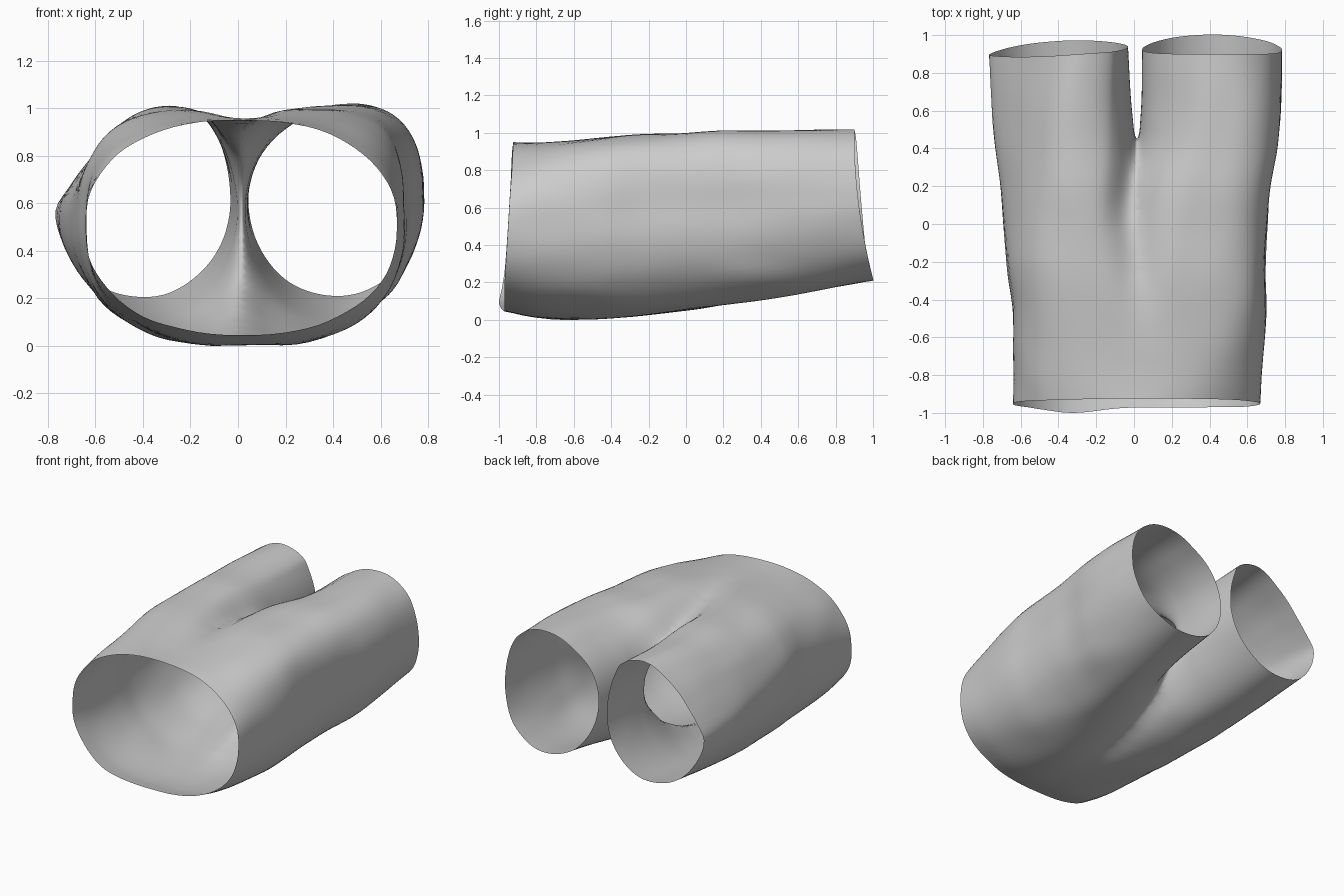
import bpy, bmesh, math
from mathutils import Vector, noise

if "Cube" in bpy.data.objects:
    bpy.data.objects.remove(bpy.data.objects["Cube"])

# Stations along one leg tube: y, inner x, outer x, bottom z, top z, squareness
STATIONS = [
    (-0.95, -0.655, 0.655, 0.045, 0.95, 2.25),
    (-0.80, -0.62, 0.657, 0.01, 0.95, 2.25),
    (-0.60, -0.51, 0.665, 0.00, 0.96, 2.2),
    (-0.30, -0.29, 0.68, 0.015, 0.99, 2.15),
    (0.00, -0.165, 0.70, 0.05, 1.00, 2.1),
    (0.20, -0.08, 0.715, 0.08, 1.01, 2.1),
    (0.40, -0.003, 0.745, 0.11, 1.01, 2.05),
    (0.60, 0.025, 0.765, 0.145, 1.015, 2.0),
    (0.90, 0.038, 0.775, 0.205, 1.02, 2.0),
]
SHIFT = [(-0.95, 0.013), (-0.75, 0.02), (-0.45, 0.027), (-0.25, 0.013),
         (0.1, 0.006), (0.4, 0.015), (0.9, 0.006)]
# Squareness of the upper outer shoulder: y, right side, left side
SHOULDER = [(-0.95, 2.3, 2.3), (-0.8, 2.9, 2.7), (-0.55, 3.6, 2.8), (-0.2, 3.9, 2.5),
            (0.1, 3.5, 2.2), (0.4, 2.8, 2.0), (0.65, 2.35, 1.9), (0.9, 2.0, 1.9)]
RINGS, SIDES = 60, 80


def sample(table, y):
    """Smooth interpolation through a table keyed by y."""
    y = max(table[0][0], min(table[-1][0], y))
    i = next(k for k in range(len(table) - 1) if y <= table[k + 1][0])

    def slope(k, c):
        a, b = table[max(k - 1, 0)], table[min(k + 1, len(table) - 1)]
        return (b[c] - a[c]) / (b[0] - a[0])
    p, q = table[i], table[i + 1]
    h = q[0] - p[0]
    t = (y - p[0]) / h
    return [(2*t**3 - 3*t*t + 1) * p[c] + (t**3 - 2*t*t + t) * h * slope(i, c)
            + (3*t*t - 2*t**3) * q[c] + (t**3 - t*t) * h * slope(i + 1, c)
            for c in range(1, len(p))]


def spow(v, e):
    return math.copysign(abs(v) ** e, v)


def clamp(v):
    return max(0.0, min(1.0, v))


def bump(v, centre, width):
    return math.exp(-((v - centre) / width) ** 2)


def square_shoulder(co):
    """Reshape the upper outer quarter of a section to its own squareness."""
    xi, xo, zb, zt, n = sample(STATIONS, co.y)
    m = sample(SHOULDER, co.y)[0 if co.x > 0 else 1]
    cx, cz = (xi + xo) / 2, (zb + zt) / 2
    u, w = abs(co.x) - cx, co.z - cz
    if u <= 0 or w <= 0:
        return
    a, b = u / (xo - cx), w / (zt - cz)
    s = (a**n + b**n) ** (1 / n) / (a**m + b**m) ** (1 / m)
    co.x = math.copysign(cx + u * s, co.x)
    co.z = cz + w * s


# Loft a tube from waist to hem
bm = bmesh.new()
rings = []
for r in range(RINGS + 1):
    y = -0.95 + 1.85 * r / RINGS
    xi, xo, zb, zt, n = sample(STATIONS, y)
    ring = []
    for s in range(SIDES):
        a = 2 * math.pi * s / SIDES
        x = (xi + xo) / 2 + (xo - xi) / 2 * spow(math.cos(a), 2 / n)
        z = (zb + zt) / 2 + (zt - zb) / 2 * spow(math.sin(a), 2 / n)
        ring.append(bm.verts.new((x, y, z)))
    rings.append(ring)
for a, b in zip(rings, rings[1:]):
    for s in range(SIDES):
        t = (s + 1) % SIDES
        bm.faces.new((a[s], a[t], b[t], b[s]))

# Cut at the centre seam, mirror and weld into trunk plus two legs
bmesh.ops.bisect_plane(bm, geom=bm.verts[:] + bm.edges[:] + bm.faces[:], dist=0.004,
                       plane_co=(0, 0, 0), plane_no=(1, 0, 0), clear_inner=True)
for v in bm.verts:
    if abs(v.co.x) < 0.0045:
        v.co.x = 0
copy = bmesh.ops.duplicate(bm, geom=bm.verts[:] + bm.edges[:] + bm.faces[:])["geom"]
for v in copy:
    if isinstance(v, bmesh.types.BMVert):
        v.co.x = -v.co.x
bmesh.ops.remove_doubles(bm, verts=[v for v in bm.verts if abs(v.co.x) < 1e-4], dist=0.004)
bmesh.ops.recalc_face_normals(bm, faces=bm.faces[:])

# Soften the crotch crease
for _ in range(12):
    soft = [v for v in bm.verts if abs(v.co.x) < 0.1 and v.co.y < 0.5 and not v.is_boundary]
    bmesh.ops.smooth_vert(bm, verts=soft, factor=0.5,
                          use_axis_x=True, use_axis_y=True, use_axis_z=True)

# Shape shoulders, slant the openings, skew the legs and add soft folds
for v in bm.verts:
    square_shoulder(v.co)
bm.normal_update()
moves = []
for v in bm.verts:
    x, y, z = v.co
    low = clamp((1.0 - z) / 0.8)
    leg = clamp((y + 0.2) / 1.1)
    waist = clamp((-y - 0.6) / 0.35)
    side = clamp(abs(x) / 0.2)
    dy = (0.105 if x > 0 else 0.07) * low ** 2 * leg ** 3
    dy += waist * (0.03 - 0.05 * low)
    dy -= waist * 0.03 * low * bump(x, -0.33, 0.18)
    dx = sample(SHIFT, y)[0]
    # Groove in front of the crotch
    upper = clamp((z - 0.65) / 0.2)
    dz = -0.03 * upper * bump(x, 0, 0.13) * bump(y, -0.2, 0.3)
    dz -= 0.045 * upper * bump(x, -0.07, 0.09) * bump(y, 0.15, 0.22)
    if x > 0:
        dx += 0.18 * leg * max(0.0, z - 0.65) * side
    else:
        # The left leg sags to a point on its outer side
        outer = clamp((-x - 0.35) / 0.25)
        dx += 0.28 * leg * max(0.0, z - 0.65) * side
        dx += 0.05 * leg * outer * clamp((z - 0.6) / 0.2)
        dz -= (0.012 * clamp((z - 0.6) / 0.1) + 0.04 * outer * bump(z, 0.6, 0.2)) * leg * side
        dy += 0.06 * (x + 0.4) * leg ** 3
    fold = noise.noise(Vector((x * 5, y * 3, z * 6))) * 0.007 * clamp(0.2 + abs(x) * 2)
    moves.append(Vector((dx, dy, dz)) + v.normal * fold)
for v, m in zip(bm.verts, moves):
    v.co += m

# Rest on the ground
floor = min(v.co.z for v in bm.verts)
for v in bm.verts:
    v.co.z -= floor
for f in bm.faces:
    f.smooth = True

mesh = bpy.data.meshes.new("shorts")
bm.to_mesh(mesh)
bm.free()
bpy.context.collection.objects.link(bpy.data.objects.new("shorts", mesh))
